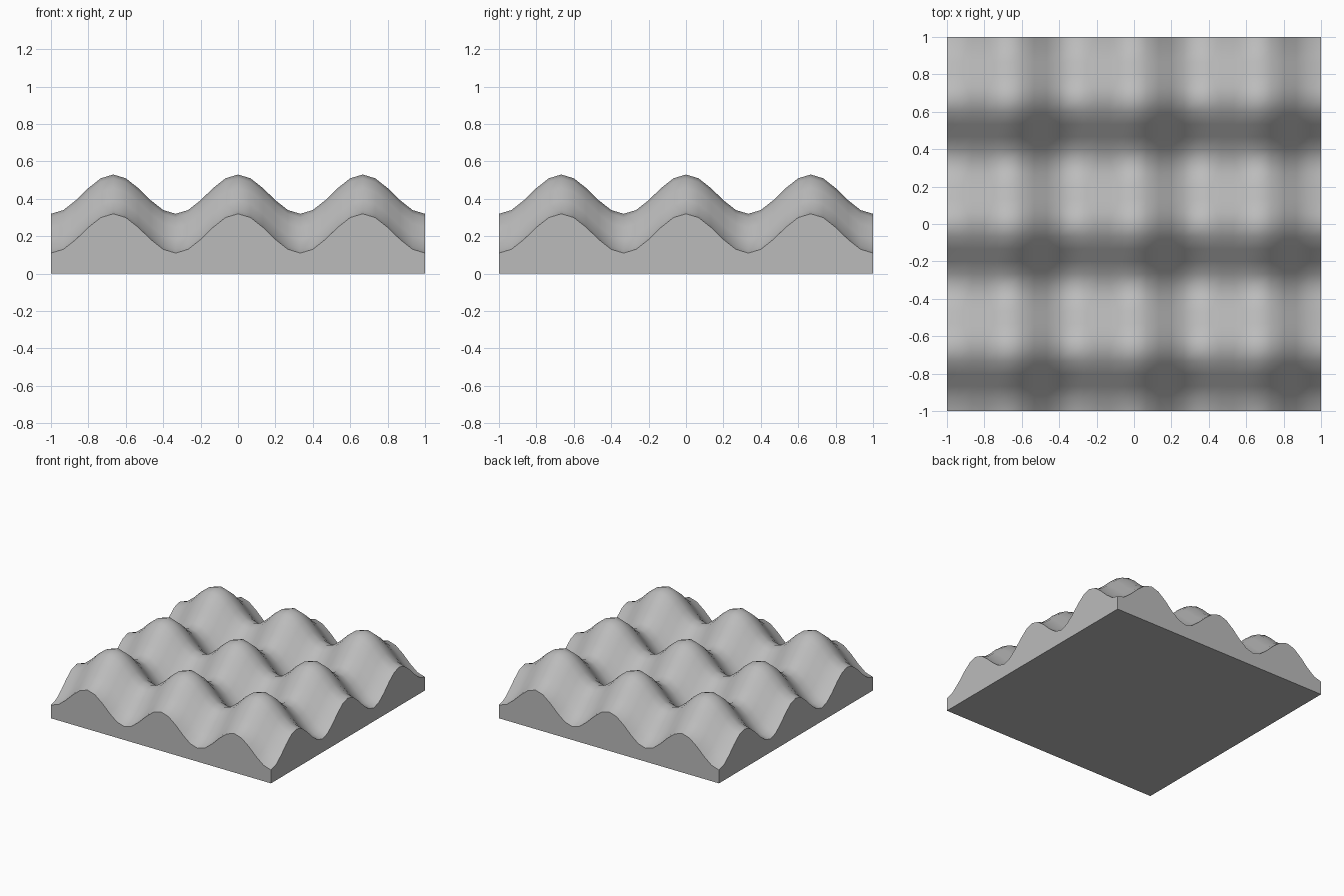
import bpy
import bmesh
from math import cos, pi, radians

old = bpy.data.objects.get("Cube")
if old:
    bpy.data.objects.remove(old, do_unlink=True)

DIVISIONS = 30      # ten steps per wave
MID, WAVE = 0.32, 0.105


def height(x, y):
    return MID + WAVE * (cos(3 * pi * x) + cos(3 * pi * y))


# Grey material
grey = bpy.data.materials.new("plain grey")
grey.use_nodes = True
colour = (0.5, 0.5, 0.5, 1)
grey.diffuse_color = colour
grey.node_tree.nodes["Principled BSDF"].inputs["Base Color"].default_value = colour

# Wavy top surface
bm = bmesh.new()
bmesh.ops.create_grid(bm, x_segments=DIVISIONS, y_segments=DIVISIONS, size=1)
for v in bm.verts:
    v.co.z = height(v.co.x, v.co.y)

# Side walls dropped from the rim, and one flat base
rim = [e for e in bm.edges if e.is_boundary]
skirt = bmesh.ops.extrude_edge_only(bm, edges=rim)["geom"]
for v in skirt:
    if isinstance(v, bmesh.types.BMVert):
        v.co.z = 0
bmesh.ops.holes_fill(bm, edges=[e for e in bm.edges if e.is_boundary], sides=0)
bmesh.ops.recalc_face_normals(bm, faces=bm.faces)

mesh = bpy.data.meshes.new("wavy_tile")
bm.to_mesh(mesh)
bm.free()
mesh.materials.append(grey)
tile = bpy.data.objects.new("wavy_tile", mesh)
bpy.context.collection.objects.link(tile)

# Smooth waves with crisp outer edges
bpy.context.view_layer.objects.active = tile
tile.select_set(True)
bpy.ops.object.shade_smooth_by_angle(angle=radians(40))
